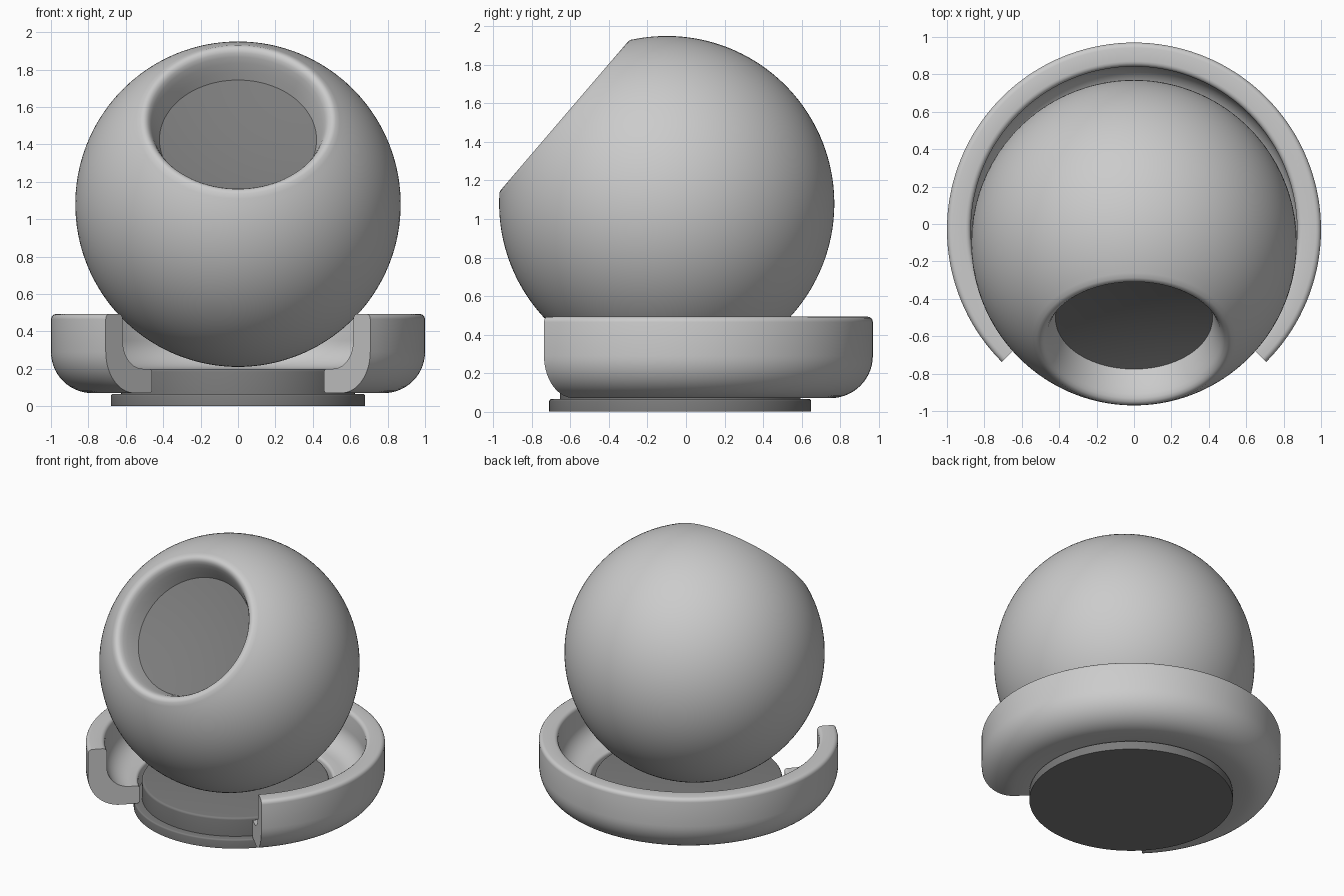
import bpy, bmesh
from math import sin, cos, pi, radians, sqrt, atan2, asin
from mathutils import Matrix

if "Cube" in bpy.data.objects:
    bpy.data.objects.remove(bpy.data.objects["Cube"])

dark = bpy.data.materials.new("dark_grey")
dark.diffuse_color = (0.2, 0.2, 0.2, 1)
dark.use_nodes = True
dark.node_tree.nodes["Principled BSDF"].inputs["Base Color"].default_value = dark.diffuse_color


def arc(cx, cz, rx, rz, a0, a1, n):
    """Elliptical arc points from angle a0 to a1 in degrees."""
    return [(cx + rx * cos(radians(a0 + (a1 - a0) * i / n)),
             cz + rz * sin(radians(a0 + (a1 - a0) * i / n))) for i in range(n + 1)]


def lathe(name, profile, matrix, start=0, sweep=360, steps=128, closed=False, mat=None):
    """Spin an (r, z) profile; a partial sweep of a closed profile gets end caps."""
    bm = bmesh.new()
    full = sweep == 360
    rings = []
    for s in range(steps if full else steps + 1):
        a = radians(start + sweep * s / steps)
        rings.append([bm.verts.new((r * cos(a), r * sin(a), z)) for r, z in profile])
    n = len(profile)
    for s in range(steps):
        p, q = rings[s], rings[(s + 1) % len(rings)]
        for i in range(n if closed else n - 1):
            j = (i + 1) % n
            bm.faces.new((p[i], p[j], q[j], q[i]))
    if closed and not full:
        bm.faces.new(rings[0][::-1])
        bm.faces.new(rings[-1])
    bmesh.ops.remove_doubles(bm, verts=bm.verts, dist=1e-5)
    bm.transform(matrix)
    me = bpy.data.meshes.new(name)
    bm.to_mesh(me)
    bm.free()
    ob = bpy.data.objects.new(name, me)
    bpy.context.collection.objects.link(ob)
    if mat:
        me.materials.append(mat)
    bpy.ops.object.select_all(action='DESELECT')
    ob.select_set(True)
    bpy.context.view_layer.objects.active = ob
    bpy.ops.object.shade_smooth_by_angle(angle=radians(40))
    return ob


# Ball with a rounded opening, tilted towards the front
R = 0.87
tilt = Matrix.Translation((0, -0.10, 1.08)) @ Matrix.Rotation(radians(49.4), 4, 'X')
lip = [(0.42, 0.53), (0.435, 0.58), (0.452, 0.63), (0.466, 0.665), (0.478, 0.685),
       (0.492, 0.697), (0.507, 0.70), (0.523, 0.696)]
shell = arc(0, 0, R, R, math_start := 51.3, -90, 72)
shell[-1] = (0, -R)
lathe("ball_shell", lip + shell, tilt)

# Dark surface inside the opening
bowl = [(0.43 * i / 10, 0.49 + 0.04 * (i / 10) ** 2) for i in range(11)]
lathe("ball_interior", bowl, tilt, mat=dark)

# Cradle ring, open by a quarter turn at the front
centre = Matrix.Translation((0, -0.03, 0))
cradle = (arc(0.90, 0.465, 0.028, 0.028, 180, 90, 4)
          + arc(0.972, 0.465, 0.028, 0.028, 90, 0, 4)
          + arc(0.78, 0.29, 0.22, 0.22, 0, -90, 14)
          + arc(0.67, 0.09, 0.02, 0.02, -90, -180, 3)
          + arc(0.67, 0.18, 0.02, 0.02, 180, 90, 3)
          + arc(0.72, 0.35, 0.152, 0.15, -90, 0, 10))
lathe("cradle_ring", cradle, centre, start=-45, sweep=270, steps=108, closed=True)

# Stepped dark base
base = ([(0, 0.2)] + arc(0.61, 0.185, 0.015, 0.015, 90, 0, 4) + [(0.625, 0.065)]
        + arc(0.67, 0.055, 0.01, 0.01, 90, 0, 3) + [(0.68, 0), (0, 0)])
lathe("base", base, centre, mat=dark)
